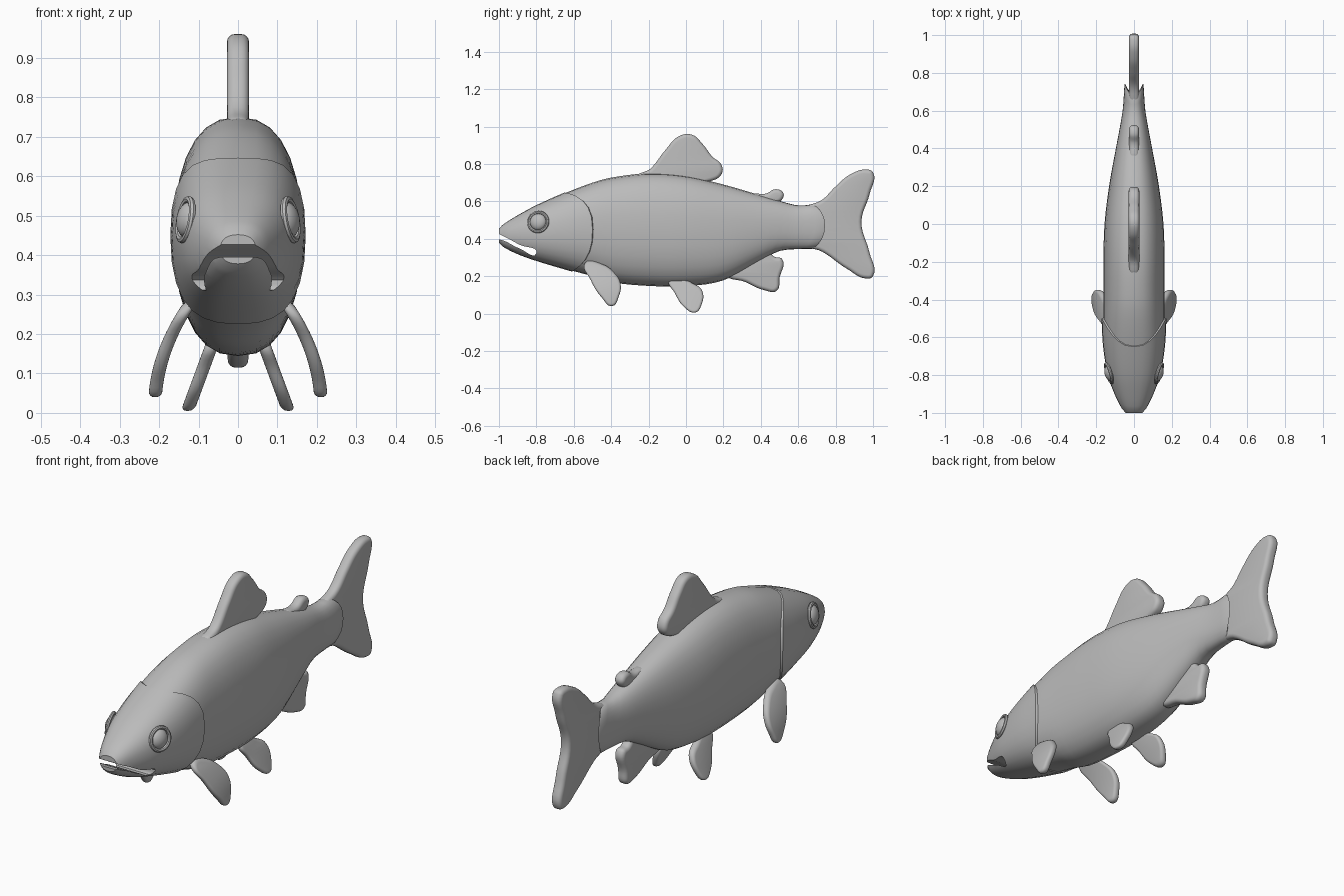
import bpy, bmesh, math
from mathutils import Matrix, Vector

old = bpy.data.objects.get("Cube")
if old:
    bpy.data.objects.remove(old)

grey = bpy.data.materials.new("plain_grey")
grey.use_nodes = True
colour = (0.5, 0.5, 0.5, 1)
grey.diffuse_color = colour
grey.node_tree.nodes["Principled BSDF"].inputs["Base Color"].default_value = colour

SIDES = 28
# Fish cross-sections: position along y, half width, top, bottom
STATIONS = [
    (-1.0, .045, .452, .378), (-.98, .063, .475, .358), (-.9, .102, .525, .318),
    (-.8, .135, .578, .283), (-.65, .157, .643, .24), (-.5, .162, .7, .2),
    (-.4, .162, .727, .168), (-.2, .162, .75, .148), (0, .156, .736, .147),
    (.2, .132, .69, .178), (.4, .096, .632, .285), (.5, .077, .603, .335),
    (.6, .06, .578, .345), (.68, .054, .585, .346), (.75, .05, .6, .34),
]


def section(y):
    """Smoothly interpolated half width, top and bottom at y."""
    last = len(STATIONS) - 1
    i = max(k for k in range(last) if STATIONS[k][0] <= y or k == 0)
    a, b = STATIONS[i], STATIONS[i + 1]
    p, q = STATIONS[max(i - 1, 0)], STATIONS[min(i + 2, last)]
    span = b[0] - a[0]
    t = (y - a[0]) / span
    out = []
    for k in (1, 2, 3):
        m = (b[k] - p[k]) / (b[0] - p[0]) * span
        n = (q[k] - a[k]) / (q[0] - a[0]) * span
        out.append((2*t**3 - 3*t*t + 1) * a[k] + (t**3 - 2*t*t + t) * m
                   + (3*t*t - 2*t**3) * b[k] + (t**3 - t*t) * n)
    return out


def point(y, angle, wide=1, tall=1):
    w, top, bottom = section(y)
    c, s = math.cos(angle), math.sin(angle)
    x = w * wide * math.copysign(abs(c) ** .83, c)
    z = (top + bottom) / 2 + (top - bottom) / 2 * tall * math.copysign(abs(s) ** .88, s)
    return Vector((x, y, z))


def finish(ob, angle=40):
    ob.data.materials.clear()
    ob.data.materials.append(grey)
    bpy.ops.object.select_all(action='DESELECT')
    ob.select_set(True)
    bpy.context.view_layer.objects.active = ob
    bpy.ops.object.shade_smooth_by_angle(angle=math.radians(angle))
    return ob


def loft(name, start, end_of, rings, swell, end_y):
    """Skin of rings whose rear edge is curved by end_of(angle)."""
    bm = bmesh.new()
    rows = []
    angles = [2 * math.pi * k / SIDES for k in range(SIDES)]
    for r in range(rings + 1):
        t = r / rings
        rows.append([point(start + t * (end_of(a) - start), a, 1 + swell * t, 1 + swell * t / 3)
                     for a in angles])
    # Rolled rear lip, then a small flat cap hidden inside
    rows.append([point(end_of(a) + .008, a, .95, .97) for a in angles])
    rows.append([point(end_y, a, .5, .5) for a in angles])
    rows = [[bm.verts.new(p) for p in row] for row in rows]
    for a, b in zip(rows, rows[1:]):
        for k in range(SIDES):
            n = (k + 1) % SIDES
            bm.faces.new((a[k], a[n], b[n], b[k]))
    bm.faces.new(rows[0])
    bm.faces.new(rows[-1])
    bmesh.ops.recalc_face_normals(bm, faces=bm.faces)
    mesh = bpy.data.meshes.new(name)
    bm.to_mesh(mesh)
    bm.free()
    ob = bpy.data.objects.new(name, mesh)
    bpy.context.collection.objects.link(ob)
    return ob


def slab(name, outline, half=.025, rounding=.02, lean=None, side=1):
    """Smooth (y, z) outline thickened along x with a rounded rim."""
    curve = bpy.data.curves.new(name, 'CURVE')
    curve.dimensions = '2D'
    curve.fill_mode = 'BOTH'
    curve.resolution_u = 6
    curve.extrude = half - rounding
    curve.bevel_depth = rounding
    curve.bevel_resolution = 3
    curve.offset = -rounding
    spline = curve.splines.new('BEZIER')
    spline.bezier_points.add(len(outline) - 1)
    spline.use_cyclic_u = True
    for bp, (y, z) in zip(spline.bezier_points, outline):
        bp.co = (y, z, 0)
        bp.handle_left_type = bp.handle_right_type = 'AUTO'
    temp = bpy.data.objects.new("temporary_outline", curve)
    bpy.context.collection.objects.link(temp)
    bpy.context.view_layer.update()
    mesh = bpy.data.meshes.new_from_object(temp.evaluated_get(bpy.context.evaluated_depsgraph_get()))
    bpy.data.objects.remove(temp)
    mesh.name = name
    mesh.transform(Matrix(((0, 0, 1, 0), (1, 0, 0, 0), (0, 1, 0, 0), (0, 0, 0, 1))))
    bm = bmesh.new()
    bm.from_mesh(mesh)
    bmesh.ops.remove_doubles(bm, verts=bm.verts, dist=.0002)
    if lean:
        for v in bm.verts:
            v.co.x = side * (v.co.x + lean(v.co.z))
    bmesh.ops.recalc_face_normals(bm, faces=bm.faces)
    bm.to_mesh(mesh)
    bm.free()
    ob = bpy.data.objects.new(name, mesh)
    bpy.context.collection.objects.link(ob)
    return ob


# Body, with a rounded rear edge around the tail root
finish(loft("body", -.72, lambda a: .735 - .06 * abs(math.sin(a)) ** 2, 32, 0, .7))


# Head, with gill covers curving back along the sides
def gill_edge(a):
    s = math.sin(a)
    return -.5 - (.15 if s > 0 else .11) * abs(s) ** 2.2


head = loft("head", -1, gill_edge, 20, .06, -.66)

# Mouth slit
cutter = slab("mouth_cutter", [(-1.06, .442), (-.98, .415), (-.89, .368), (-.8, .322),
                               (-.89, .348), (-.98, .392), (-1.06, .41)], .3, 0)
cutter.hide_render = True
slit = head.modifiers.new("mouth", 'BOOLEAN')
slit.operation = 'DIFFERENCE'
slit.solver = 'EXACT'
slit.object = cutter
bpy.context.view_layer.objects.active = head
bpy.ops.object.modifier_apply(modifier=slit.name)
bpy.data.objects.remove(cutter)
finish(head)

# Fins on the centre line
finish(slab("dorsal_fin", [
    (-.27, .72), (-.19, .775), (-.11, .875), (-.04, .947), (.03, .957), (.09, .905),
    (.14, .84), (.19, .795), (.19, .745), (.12, .705), (0, .69), (-.15, .69)], .028))
finish(slab("adipose_fin", [(.34, .625), (.43, .642), (.48, .665), (.52, .645),
                            (.515, .612), (.48, .59), (.41, .58)], .026))
finish(slab("anal_fin", [(.21, .22), (.32, .168), (.42, .125), (.485, .122), (.5, .19),
                         (.515, .29), (.47, .305), (.43, .345), (.32, .29)], .026))
finish(slab("tail_fin", [
    (.62, .55), (.73, .61), (.8, .68), (.88, .745), (.97, .77), (1.0, .755), (.982, .64),
    (.938, .49), (.98, .33), (1.0, .2), (.97, .187), (.86, .24), (.73, .33), (.62, .38)], .027))

# Paired fins and eyes
for label, side in (("left", 1), ("right", -1)):
    finish(slab(label + "_pectoral_fin", [
        (-.54, .27), (-.51, .18), (-.45, .085), (-.395, .04), (-.36, .09),
        (-.35, .16), (-.38, .215), (-.45, .265)], .017, .014,
        lambda z: .21 - 1.3 * max(z - .04, 0) ** 2 - .06 * (z - .04), side))
    finish(slab(label + "_pelvic_fin", [
        (-.09, .18), (-.06, .11), (-.01, .035), (.05, .006), (.08, .04),
        (.085, .125), (.03, .165), (-.02, .19)], .017, .014,
        lambda z: .13 - .37 * z, side))
    facing = Vector((side, -.3, .18)).to_track_quat('Z', 'Y').to_euler()
    bpy.ops.mesh.primitive_uv_sphere_add(segments=24, ring_count=12, radius=.046,
                                         location=(side * .125, -.79, .49), rotation=facing)
    eye = bpy.context.object
    eye.name = label + "_eye"
    eye.scale.z = .65
    finish(eye)
    bpy.ops.mesh.primitive_torus_add(major_segments=28, minor_segments=8, major_radius=.052,
                                     minor_radius=.009, location=(side * .133, -.79, .49),
                                     rotation=facing)
    bpy.context.object.name = label + "_eyelid"
    finish(bpy.context.object)
